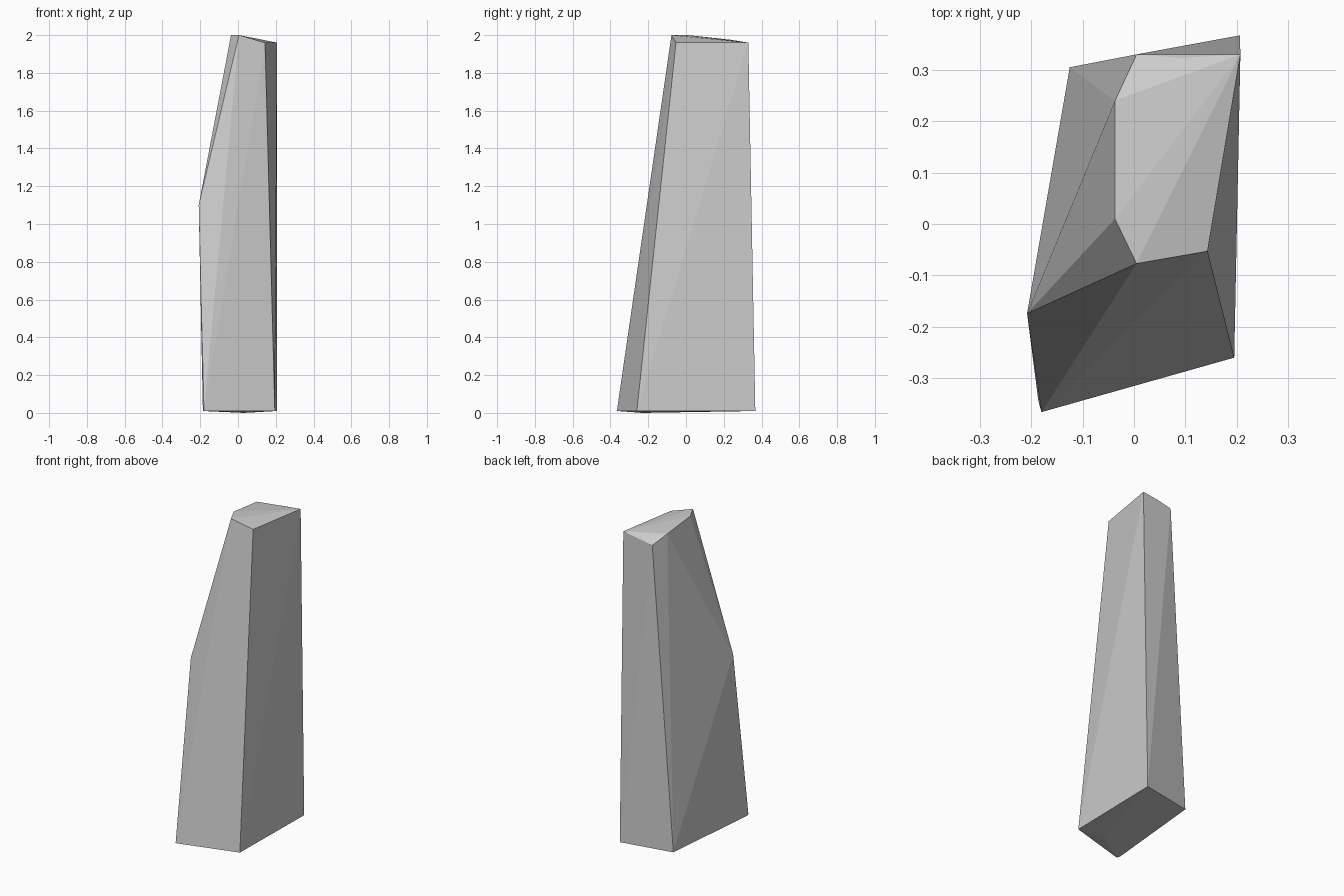
import bpy, bmesh

if "Cube" in bpy.data.objects:
    bpy.data.objects.remove(bpy.data.objects["Cube"])

# Standing stone: a faceted convex block described by its corner rings
base = [(-0.18, -0.366, 0.01), (-0.186, -0.345, 0.01), (0.195, -0.26, 0.01),
        (0.206, 0.367, 0.01), (-0.125, 0.305, 0.01), (0.03, -0.23, 0.0)]
shoulder = [(-0.208, -0.174, 1.1)]
crown = [(0.005, -0.077, 2.0), (0.143, -0.053, 1.96), (0.207, 0.33, 1.96),
         (0.09, 0.323, 1.95), (0.005, 0.33, 1.925), (-0.037, 0.24, 1.975),
         (-0.037, 0.01, 2.0)]

# Wrap the corners in a hull to get the chiselled faces
bm = bmesh.new()
for p in base + shoulder + crown:
    bm.verts.new(p)
result = bmesh.ops.convex_hull(bm, input=bm.verts[:])
loose = [v for v in bm.verts if not v.link_faces]
bmesh.ops.delete(bm, geom=loose, context='VERTS')
bmesh.ops.recalc_face_normals(bm, faces=bm.faces[:])

mesh = bpy.data.meshes.new("standing_stone")
bm.to_mesh(mesh)
bm.free()
stone = bpy.data.objects.new("standing_stone", mesh)
bpy.context.collection.objects.link(stone)
